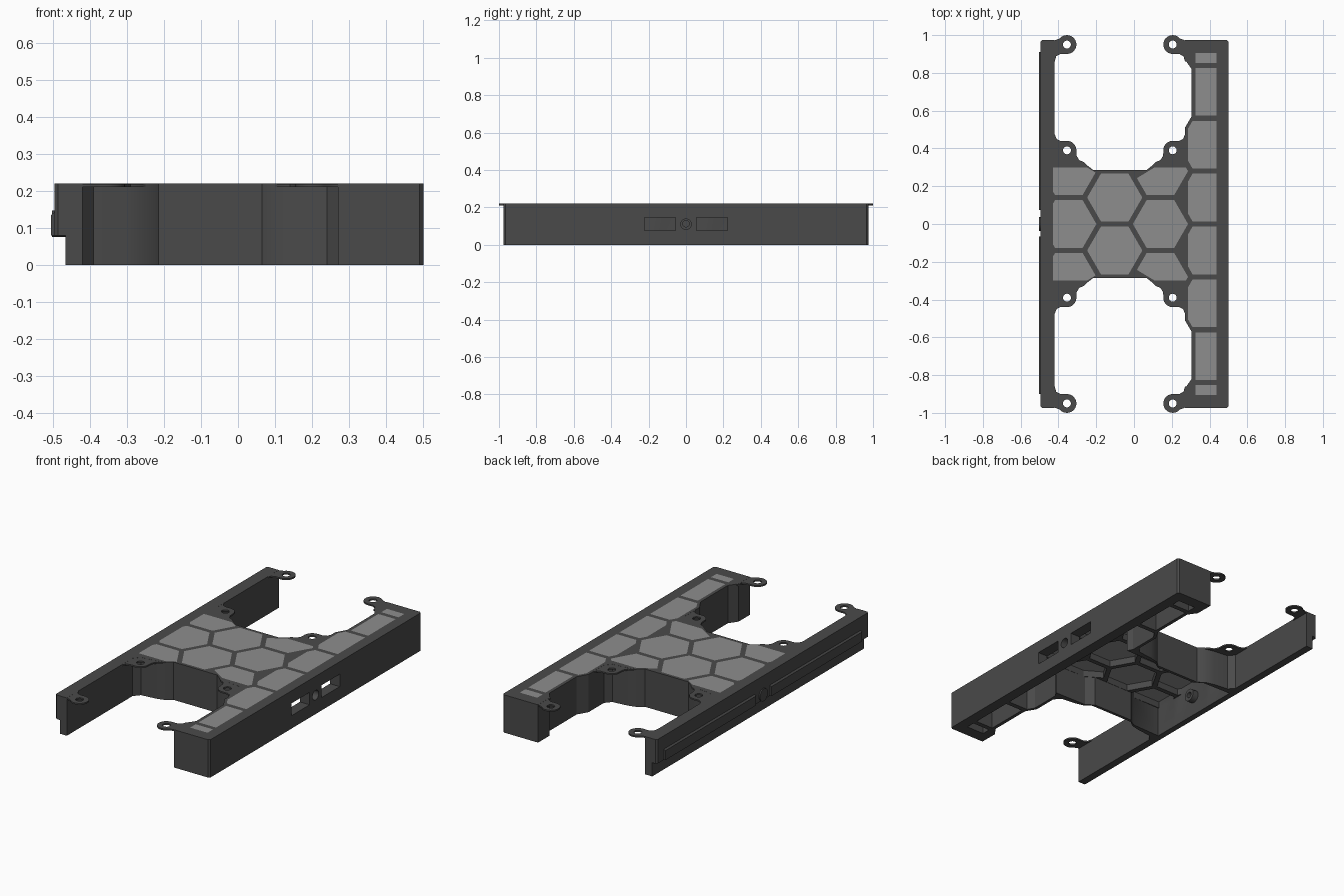
import bpy, bmesh, math
from mathutils import Matrix, Vector

if "Cube" in bpy.data.objects:
    bpy.data.objects.remove(bpy.data.objects["Cube"])

H = 0.22


def material(name, v):
    m = bpy.data.materials.new(name)
    m.diffuse_color = (v, v, v, 1)
    m.use_nodes = True
    m.node_tree.nodes["Principled BSDF"].inputs["Base Color"].default_value = m.diffuse_color
    return m


DARK = material("dark grey", 0.068)
LIGHT = material("light grey", 0.27)


def prism(bm, pts, z0, z1):
    """Extrude a flat outline between two heights."""
    lo = [bm.verts.new((x, y, z0)) for x, y in pts]
    hi = [bm.verts.new((x, y, z1)) for x, y in pts]
    bm.faces.new(lo)
    bm.faces.new(hi)
    n = len(pts)
    for i in range(n):
        j = (i + 1) % n
        bm.faces.new((lo[i], lo[j], hi[j], hi[i]))


def box(bm, x0, x1, y0, y1, z0, z1):
    prism(bm, [(x0, y0), (x1, y0), (x1, y1), (x0, y1)], z0, z1)


def x_cylinder(bm, x0, x1, y, z, r):
    mat = Matrix.Translation(((x0 + x1) / 2, y, z)) @ Matrix.Rotation(math.pi / 2, 4, 'Y')
    bmesh.ops.create_cone(bm, cap_ends=True, segments=32, radius1=r, radius2=r,
                          depth=x1 - x0, matrix=mat)


def finish(bm, name, mat=DARK):
    bmesh.ops.recalc_face_normals(bm, faces=bm.faces[:])
    me = bpy.data.meshes.new(name)
    bm.to_mesh(me)
    bm.free()
    ob = bpy.data.objects.new(name, me)
    bpy.context.collection.objects.link(ob)
    me.materials.append(mat)
    return ob


def cut(ob, bm):
    """Subtract a cutter mesh and discard it."""
    cutter = finish(bm, "cutter")
    cutter.hide_render = True
    mod = ob.modifiers.new("cut", 'BOOLEAN')
    mod.operation = 'DIFFERENCE'
    mod.solver = 'EXACT'
    mod.object = cutter
    bpy.context.view_layer.objects.active = ob
    bpy.ops.object.modifier_apply(modifier=mod.name)
    bpy.data.objects.remove(cutter)


def flip_y(pts):
    return [(x, -y) for x, y in reversed(pts)]


def clip(pts, a, b, c):
    """Keep the part of a polygon where a*x + b*y <= c."""
    out = []
    for i, p in enumerate(pts):
        q = pts[(i + 1) % len(pts)]
        dp, dq = a * p[0] + b * p[1] - c, a * q[0] + b * q[1] - c
        if dp <= 0:
            out.append(p)
        if dp * dq < 0:
            t = dp / (dp - dq)
            out.append((p[0] + t * (q[0] - p[0]), p[1] + t * (q[1] - p[1])))
    return out


# Honeycomb cells, clipped to the bridge and the wide arm
def hexagon(cx, cy, r=0.146):
    return [(cx + r * math.cos(math.radians(60 * k)), cy + r * math.sin(math.radians(60 * k)))
            for k in range(6)]


PITCH = 0.28
cells = []
for col, x in enumerate((-0.345, -0.102, 0.14, 0.383)):
    odd = col % 2
    for k in range(4 if col == 3 else (1 if odd else 2)):
        p = hexagon(x, PITCH * (k + 0.5 * odd))
        top = {0: 0.30, 1: 0.268, 2: 0.30, 3: 0.905}[col]
        p = clip(p, 0, 1, top)
        p = clip(p, -1, 0, 0.43)
        if col < 3:
            p = clip(p, 0.6, 1, 0.15) if col == 0 else p
            p = clip(p, -0.6, 1, 0.234) if col == 2 else p
        else:
            p = clip(p, 1, 0, 0.437)
            p = clip(p, -1, 0, -0.325 if k > 1 else -0.287)
        cells.append(p)
        if odd or k:
            cells.append(flip_y(p))

# Housing: two long arms joined by a bridge
half = [(-0.495, 0.965), (-0.485, 0.975), (-0.42, 0.975), (-0.42, 0.37), (-0.39, 0.335),
        (-0.30, 0.325), (-0.25, 0.312), (-0.215, 0.285), (0.065, 0.285), (0.10, 0.312),
        (0.15, 0.325), (0.24, 0.335), (0.27, 0.37), (0.27, 0.51), (0.305, 0.57),
        (0.305, 0.82), (0.27, 0.87), (0.27, 0.975), (0.49, 0.975), (0.50, 0.965)]
bm = bmesh.new()
prism(bm, half + flip_y(half), 0, H)
housing = finish(bm, "housing")

# Hollow underside of the bridge and the step under the narrow arm
bm = bmesh.new()
room = [(-0.43, 0.305), (-0.25, 0.30), (-0.205, 0.268), (0.055, 0.268), (0.10, 0.30), (0.437, 0.305)]
prism(bm, room + flip_y(room), -0.1, 0.175)
box(bm, -0.6, -0.465, -1.1, 1.1, -0.1, 0.08)
cut(housing, bm)

# Honeycomb openings
bm = bmesh.new()
for p in cells:
    prism(bm, p, -0.2, 0.4)
cut(housing, bm)

# Ports in the wide arm
bm = bmesh.new()
for s in (-1, 1):
    y = sorted((s * 0.055, s * 0.222))
    box(bm, 0.42, 0.6, y[0], y[1], 0.075, 0.147)
x_cylinder(bm, 0.42, 0.6, 0, 0.11, 0.028)
cut(housing, bm)

# Light panels closing the cells
bm = bmesh.new()
for p in cells:
    prism(bm, p, 0.213, H)
finish(bm, "cell_panels", LIGHT)


# Screw tabs, mirrored about the bridge centre line and front to back
def arc(cx, cy, a0, a1, n=14, r=0.05):
    return [(cx + r * math.cos(math.radians(a0 + (a1 - a0) * i / n)),
             cy + r * math.sin(math.radians(a0 + (a1 - a0) * i / n))) for i in range(n + 1)]


TX = -0.355
outer = [(-0.44, 0.86), (-0.42, 0.86), (-0.412, 0.888), (-0.39, 0.90)] + \
    arc(TX, 0.95, -90, 140) + [(-0.42, 0.972), (-0.44, 0.972)]
inner = [(-0.44, 0.312), (-0.25, 0.312), (-0.265, 0.328), (-0.29, 0.338), (-0.303, 0.36)] + \
    arc(TX, 0.39, -10, 90) + [(-0.39, 0.44), (-0.41, 0.45), (-0.42, 0.475), (-0.44, 0.475)]
for name, shape, ty in (("outer_screw_tabs", outer, 0.95), ("inner_screw_tabs", inner, 0.39)):
    bm, holes = bmesh.new(), bmesh.new()
    for mx in (False, True):
        for sy in (1, -1):
            def place(pts):
                return [(-0.15 - x if mx else x, sy * y) for x, y in pts]
            prism(bm, place(shape), 0.211, 0.2195)
            prism(holes, place(arc(TX, ty, 0, 345, 23, 0.021)), 0.1, 0.3)
    cut(finish(bm, name), holes)

# Chamfered rails on the outside of the narrow arm
bm = bmesh.new()
for y0, y1 in ((-0.90, -0.065), (0.075, 0.91)):
    profile = [(-0.49, 0.08), (-0.504, 0.08), (-0.504, 0.135), (-0.49, 0.147)]
    ends = [[bm.verts.new((x, y, z)) for x, z in profile] for y in (y0, y1)]
    bm.faces.new(ends[0])
    bm.faces.new(ends[1])
    for i in range(4):
        j = (i + 1) % 4
        bm.faces.new((ends[0][i], ends[0][j], ends[1][j], ends[1][i]))
finish(bm, "side_rails")

# Round boss through the narrow arm
bm, hole = bmesh.new(), bmesh.new()
x_cylinder(bm, -0.502, -0.395, 0, 0.112, 0.036)
x_cylinder(hole, -0.46, -0.3, 0, 0.112, 0.017)
boss = finish(bm, "round_boss")
cut(boss, hole)

# Smooth the curved parts, keeping edges sharp
bpy.ops.object.select_all(action='DESELECT')
for ob in bpy.context.scene.objects:
    ob.select_set(True)
bpy.context.view_layer.objects.active = housing
bpy.ops.object.shade_smooth_by_angle(angle=math.radians(30))
